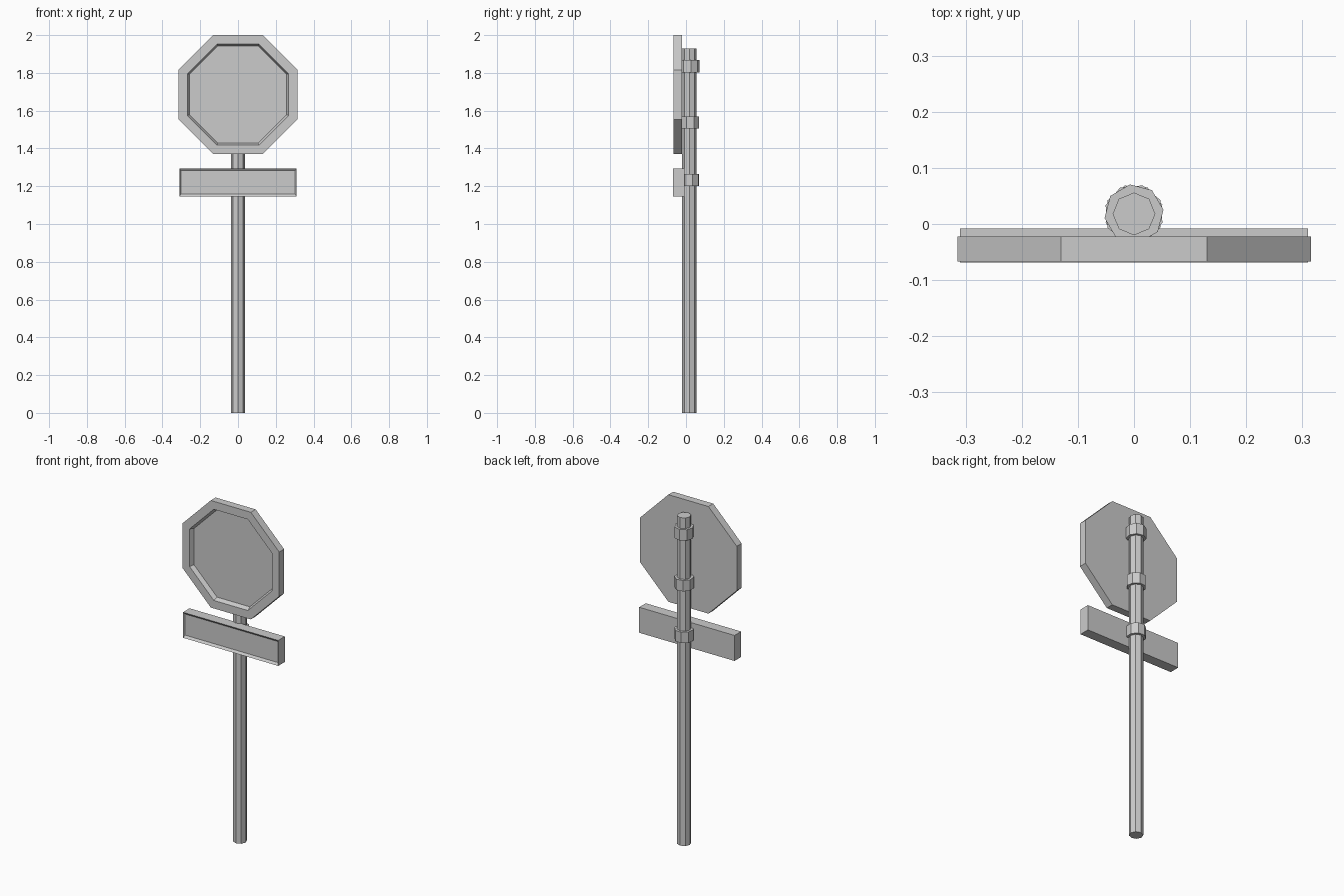
import bpy, bmesh
from math import cos, sin, pi, radians

if "Cube" in bpy.data.objects:
    bpy.data.objects.remove(bpy.data.objects["Cube"])


def loft(name, rings):
    """Join matching closed rings in order and cap both ends."""
    bm = bmesh.new()
    loops = [[bm.verts.new(p) for p in ring] for ring in rings]
    n = len(loops[0])
    for a, b in zip(loops, loops[1:]):
        for i in range(n):
            j = (i + 1) % n
            bm.faces.new((a[i], a[j], b[j], b[i]))
    bm.faces.new(loops[0])
    bm.faces.new(loops[-1])
    bmesh.ops.recalc_face_normals(bm, faces=bm.faces)
    mesh = bpy.data.meshes.new(name)
    bm.to_mesh(mesh)
    bm.free()
    obj = bpy.data.objects.new(name, mesh)
    bpy.context.collection.objects.link(obj)
    return obj


def octagon(apothem, y, z=1.685):
    r = apothem / cos(pi / 8)
    return [(r * cos(pi / 8 + i * pi / 4), y, z + r * sin(pi / 8 + i * pi / 4))
            for i in range(8)]


def rectangle(hx, hz, y, z=1.22):
    return [(sx * hx, y, z + sz * hz) for sx, sz in ((-1, -1), (1, -1), (1, 1), (-1, 1))]


def post_ring(r, z, turn=0.0):
    return [(r * cos(turn + i * pi / 4), 0.018 + r * sin(turn + i * pi / 4), z)
            for i in range(8)]


# Octagonal board with a raised rim and sunken face
loft("octagon_board", [octagon(0.315, -0.022), octagon(0.315, -0.067),
                       octagon(0.268, -0.067), octagon(0.257, -0.042)])

# Lower plaque, face sloping in from its outer edge
loft("lower_plaque", [rectangle(0.31, 0.075, -0.008), rectangle(0.31, 0.075, -0.069),
                      rectangle(0.303, 0.062, -0.058)])

# Eight-sided post
loft("post", [post_ring(0.038, 0), post_ring(0.038, 1.93)])

# Clamps, each turned slightly differently around the post
for i, (z, turn) in enumerate(((1.835, 8), (1.537, 28), (1.232, 18))):
    t = radians(turn)
    loft(f"clamp_{i + 1}", [post_ring(0.053, z - 0.032, t), post_ring(0.053, z + 0.032, t)])
